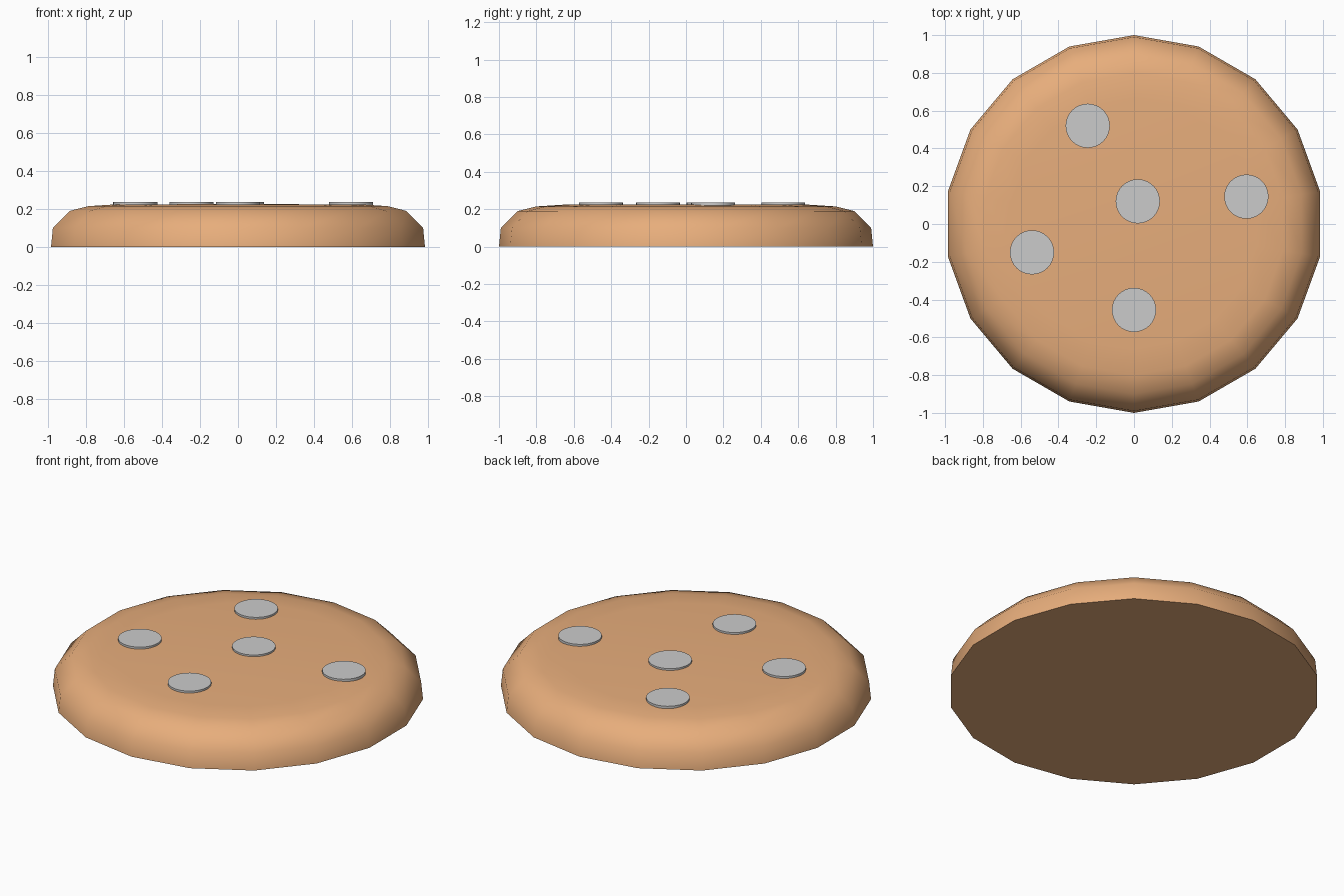
import bpy, bmesh
from math import sin, cos, pi, radians

if "Cube" in bpy.data.objects:
    bpy.data.objects.remove(bpy.data.objects["Cube"])

SIDES = 18

# Biscuit body: rounded profile turned into an 18-sided disc
profile = [(1.0, 0.0), (0.99, 0.1), (0.9, 0.19), (0.8, 0.215), (0.66, 0.224)]
bm = bmesh.new()
rings = []
for r, z in profile:
    angles = [pi / 2 + 2 * pi * k / SIDES for k in range(SIDES)]
    rings.append([bm.verts.new((r * cos(a), r * sin(a), z)) for a in angles])
for low, high in zip(rings, rings[1:]):
    for k in range(SIDES):
        n = (k + 1) % SIDES
        bm.faces.new((low[k], low[n], high[n], high[k]))
bm.faces.new(rings[0][::-1])
centre = bm.verts.new((0, 0, 0.226))
for k in range(SIDES):
    bm.faces.new((rings[-1][k], rings[-1][(k + 1) % SIDES], centre))
mesh = bpy.data.meshes.new("biscuit")
bm.to_mesh(mesh)
bm.free()
biscuit = bpy.data.objects.new("biscuit", mesh)
bpy.context.collection.objects.link(biscuit)

dough = bpy.data.materials.new("dough")
dough.diffuse_color = (0.8, 0.42, 0.2, 1)
dough.use_nodes = True
dough.node_tree.nodes["Principled BSDF"].inputs["Base Color"].default_value = dough.diffuse_color
mesh.materials.append(dough)

bpy.context.view_layer.objects.active = biscuit
biscuit.select_set(True)
bpy.ops.object.shade_smooth_by_angle(angle=radians(60))

# Chips: flat discs set into the top
chips = [(-0.245, 0.52), (0.02, 0.12), (0.595, 0.145), (-0.54, -0.15), (0.0, -0.455)]
for i, (x, y) in enumerate(chips):
    bpy.ops.mesh.primitive_cylinder_add(vertices=32, radius=0.117, depth=0.035,
                                        location=(x, y, 0.2185))
    bpy.context.object.name = f"chip_{i + 1}"
    bpy.ops.object.shade_smooth_by_angle(angle=radians(30))
